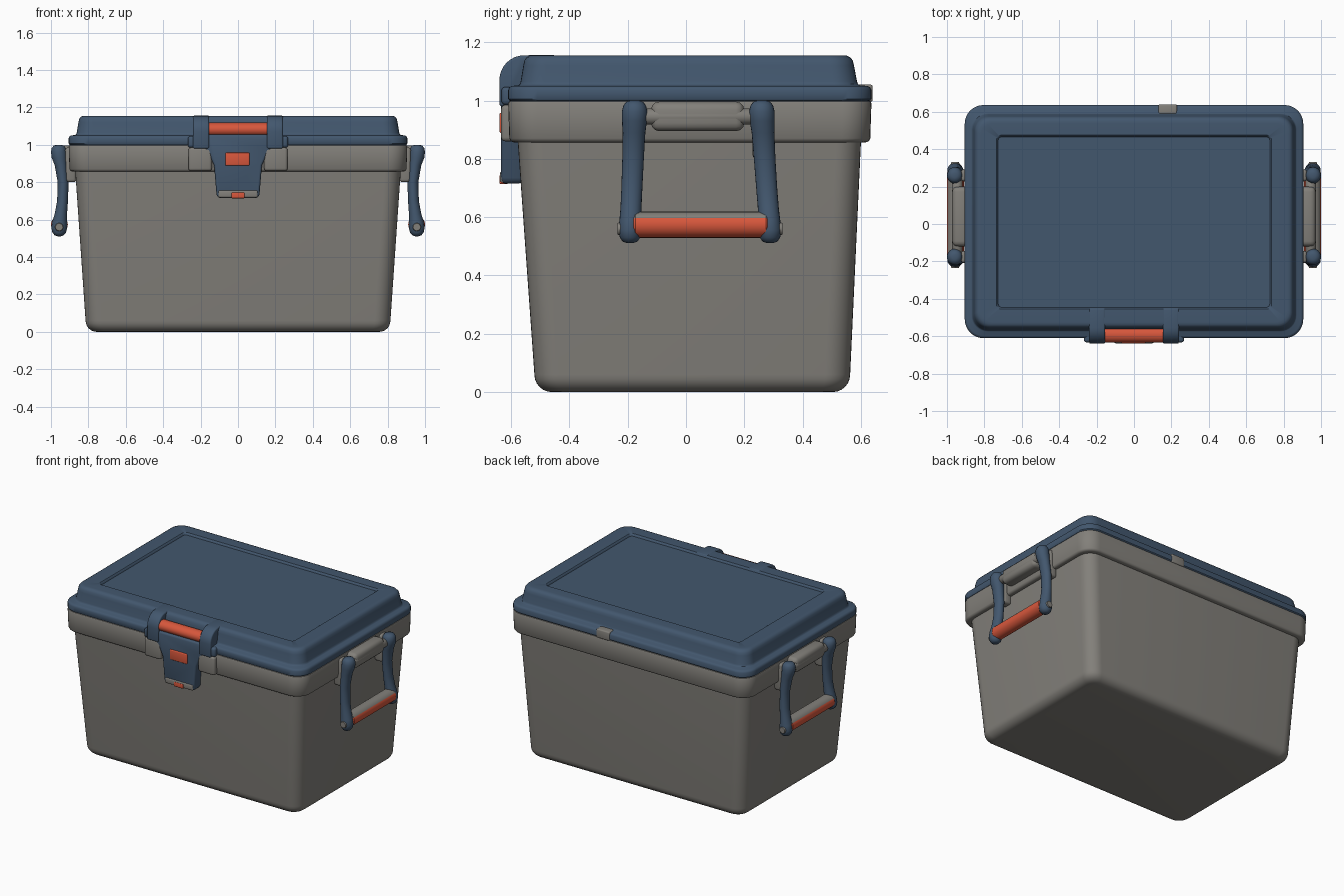
import bpy, bmesh, math
from mathutils import Vector

if "Cube" in bpy.data.objects:
    bpy.data.objects.remove(bpy.data.objects["Cube"])


def mat(name, rgb):
    m = bpy.data.materials.new(name)
    m.diffuse_color = (*rgb, 1)
    m.use_nodes = True
    m.node_tree.nodes["Principled BSDF"].inputs["Base Color"].default_value = m.diffuse_color
    return m


GREY = mat("warm_grey", (0.225, 0.215, 0.195))
BLUE = mat("slate_blue", (0.055, 0.095, 0.155))
ORANGE = mat("orange_red", (0.68, 0.095, 0.045))


def finish(name, bm, mats, rule=None, angle=35):
    bmesh.ops.recalc_face_normals(bm, faces=bm.faces)
    for f in bm.faces:
        f.material_index = rule(f.calc_center_median()) if rule else 0
    me = bpy.data.meshes.new(name)
    bm.to_mesh(me)
    bm.free()
    for m in mats:
        me.materials.append(m)
    me.shade_smooth()
    me.set_sharp_from_angle(angle=math.radians(angle))
    ob = bpy.data.objects.new(name, me)
    bpy.context.collection.objects.link(ob)
    return ob


def loft(name, rings, mats, rule=None, angle=35):
    """Skin a stack of equal-count rings and cap both ends."""
    bm = bmesh.new()
    loops = [[bm.verts.new(p) for p in r] for r in rings]
    n = len(loops[0])
    for a, b in zip(loops, loops[1:]):
        for i in range(n):
            j = (i + 1) % n
            bm.faces.new((a[i], a[j], b[j], b[i]))
    bm.faces.new(loops[0])
    bm.faces.new(loops[-1])
    return finish(name, bm, mats, rule, angle)


def rounded(z, hx, y0, y1, r, seg=8):
    """Rounded rectangle ring at height z."""
    pts = []
    corners = ((hx - r, y1 - r), (r - hx, y1 - r), (r - hx, y0 + r), (hx - r, y0 + r))
    for k, (cx, cy) in enumerate(corners):
        for i in range(seg + 1):
            a = math.pi / 2 * (k + i / seg)
            pts.append((cx + r * math.cos(a), cy + r * math.sin(a), z))
    return pts


def ellipse(c, u, v, n=20):
    c, u, v = Vector(c), Vector(u), Vector(v)
    return [c + u * math.cos(2 * math.pi * i / n) + v * math.sin(2 * math.pi * i / n) for i in range(n)]


def bevel(bm, w, seg=3):
    if w:
        es = [e for e in bm.edges if e.calc_face_angle(0) > 0.45]
        bmesh.ops.bevel(bm, geom=es, offset=w, segments=seg, affect='EDGES',
                        profile=0.5, clamp_overlap=True)


def box(name, lo, hi, m, w=0.012):
    bm = bmesh.new()
    bmesh.ops.create_cube(bm, size=1)
    for v in bm.verts:
        v.co = [l + (h - l) * (c + 0.5) for l, h, c in zip(lo, hi, v.co)]
    bevel(bm, w)
    return finish(name, bm, [m], angle=50)


def prism(name, pts, place, lo, hi, m, w=0.012):
    """Extrude a 2D outline between lo and hi; place(u, v, t) gives the 3D point."""
    bm = bmesh.new()
    a = [bm.verts.new(place(u, v, lo)) for u, v in pts]
    b = [bm.verts.new(place(u, v, hi)) for u, v in pts]
    n = len(pts)
    for i in range(n):
        j = (i + 1) % n
        bm.faces.new((a[i], a[j], b[j], b[i]))
    bm.faces.new(a)
    bm.faces.new(b)
    bmesh.ops.recalc_face_normals(bm, faces=bm.faces)
    bevel(bm, w)
    return finish(name, bm, [m], angle=50)


def rod(name, x, y0, y1, z, r, mats, rule=None, n=24):
    """Cylinder along y."""
    rings = [ellipse((x, y, z), (s, 0, 0), (0, 0, s), n)
             for y, s in ((y0, r * .9), (y0 + .006, r), (y1 - .006, r), (y1, r * .9))]
    return loft(name, rings, mats, rule)


# tapered tub with a rounded bottom edge
R = 0.06
rings = []
for i in range(7):
    a = math.pi / 2 * i / 6
    d = R * (1 - math.sin(a))
    rings.append(rounded(R * (1 - math.cos(a)), 0.815 - d, -0.52 + d, 0.563 - d, 0.085 - d * 0.6))
rings.append(rounded(0.90, 0.873, -0.58, 0.602, 0.085))
loft("tub", rings, [GREY])

# thick rim around the tub
loft("tub_rim", [rounded(z, 0.905 - d, -0.61 + d, 0.636 - d, 0.10 - d * 0.5) for z, d in
     ((0.856, 0.035), (0.857, 0.017), (0.861, 0.009), (0.870, 0.004), (0.99, 0), (0.997, 0.003), (1.0, 0.012))], [GREY])

# lid: flange, raised top and recessed panel
profile = ((0.997, 0.012), (1.0, 0.004), (1.006, 0), (1.036, 0), (1.045, 0.004), (1.05, 0.012),
           (1.052, 0.035), (1.056, 0.040), (1.065, 0.043), (1.12, 0.052), (1.138, 0.056),
           (1.149, 0.064), (1.154, 0.074), (1.155, 0.086))
rings = [rounded(z, 0.905 - d, -0.61 + d, 0.636 - d * 1.15, 0.10 - d * 0.4) for z, d in profile]
rings += [rounded(1.155, 0.735, -0.455, 0.475, 0.025), rounded(1.151, 0.73, -0.45, 0.47, 0.022),
          rounded(1.141, 0.726, -0.446, 0.466, 0.02)]
loft("lid", rings, [BLUE])

# small grey tab on the back flange
box("back_tab", (0.13, 0.58, 0.995), (0.23, 0.64, 1.055), GREY, 0.008)

# hinge brackets and grey rim blocks either side of the latch
yz = lambda u, v, t: (t, u, v)
arc = [(-0.555 - 0.085 * math.sin(a), 1.07 + 0.085 * math.cos(a))
       for a in [math.pi / 2 * i / 8 for i in range(9)]]
outline = [(-0.45, 1.13), (-0.45, 1.157)] + arc + [(-0.64, 0.98), (-0.56, 0.98), (-0.55, 1.12)]
for s, side in ((-1, "left"), (1, "right")):
    prism("latch_bracket_" + side, outline, yz, *sorted((s * 0.155, s * 0.24)), BLUE, 0.008)
    x0, x1 = sorted((s * 0.225, s * 0.268))
    box("bracket_foot_" + side, (x0, -0.633, 0.985), (x1, -0.57, 1.047), BLUE, 0.014)
    x0, x1 = sorted((s * 0.14, s * 0.265))
    box("rim_block_" + side, (x0, -0.634, 0.86), (x1, -0.57, 0.985), GREY, 0.014)

# orange hinge pin (a lathe along x)
loft("latch_pin", [ellipse((x, -0.592, 1.082), (0, 0.041, 0), (0, 0, 0.036), 24) for x in (-0.156, 0.156)], [ORANGE])

# latch plate, lip and buttons
half = [(0.155, 1.055), (0.178, 1.03), (0.178, 0.975), (0.155, 0.95), (0.128, 0.89), (0.115, 0.735), (0.105, 0.716)]
shape = half + [(-x, z) for x, z in reversed(half)]
prism("latch_plate", shape, lambda u, v, t: (u, t, v), -0.634, -0.56, BLUE, 0.012)
box("latch_button", (-0.068, -0.64, 0.888), (0.062, -0.61, 0.958), ORANGE, 0.007)
box("latch_lip", (-0.105, -0.638, 0.718), (0.105, -0.60, 0.757), GREY, 0.008)
box("latch_lip_mark", (-0.035, -0.64, 0.714), (0.035, -0.61, 0.745), ORANGE, 0.004)

# swinging side handles
for s, side in ((-1, "left"), (1, "right")):
    # arms: height, x, x radius, y radius, slide toward the lower end
    path = [(1.0, .958, .012, .014, 0), (.995, .958, .028, .030, 0), (.982, .958, .038, .039, 0),
            (.962, .958, .042, .044, 0), (.93, .955, .041, .043, .05), (.89, .946, .034, .039, .15),
            (.80, .935, .029, .037, .35), (.70, .938, .029, .036, .6), (.63, .947, .033, .036, .8),
            (.59, .954, .039, .038, .9), (.555, .956, .042, .040, 1), (.53, .956, .036, .035, 1),
            (.516, .956, .024, .025, 1), (.511, .956, .010, .011, 1)]
    for end, yt, yb in (("front", -0.176, -0.192), ("back", 0.26, 0.288)):
        loft(f"handle_arm_{end}_{side}",
             [ellipse((s * x, yt + (yb - yt) * k, z), (rx, 0, 0), (0, ry, 0)) for z, x, rx, ry, k in path],
             [BLUE], angle=60)
        # bracket behind each arm and pivot cap at its lower end
        x0, x1 = sorted((s * 0.865, s * 0.925))
        box(f"arm_mount_{end}_{side}", (x0, yt - 0.032, 0.80), (x1, yt + 0.032, 0.985), GREY, 0.015)
        out = -1 if end == "front" else 1
        y0, y1 = sorted((yb + out * 0.02, yb + out * 0.043))
        rod(f"pivot_cap_{end}_{side}", s * 0.956, y0, y1, 0.56, 0.022, [GREY], n=16)
    # grip: orange with a grey upper strip
    rod("handle_grip_" + side, s * 0.955, -0.18, 0.28, 0.574, 0.045, [ORANGE, GREY],
        lambda c: 1 if c.z > 0.592 else 0)
    # grey pivot block on the rim
    x0, x1 = sorted((s * 0.88, s * 0.972))
    box("handle_block_" + side, (x0, -0.12, 0.895), (x1, 0.20, 0.996), GREY, 0.028)
    rod("handle_axle_" + side, s * 0.945, -0.16, 0.25, 0.945, 0.028, [GREY])
